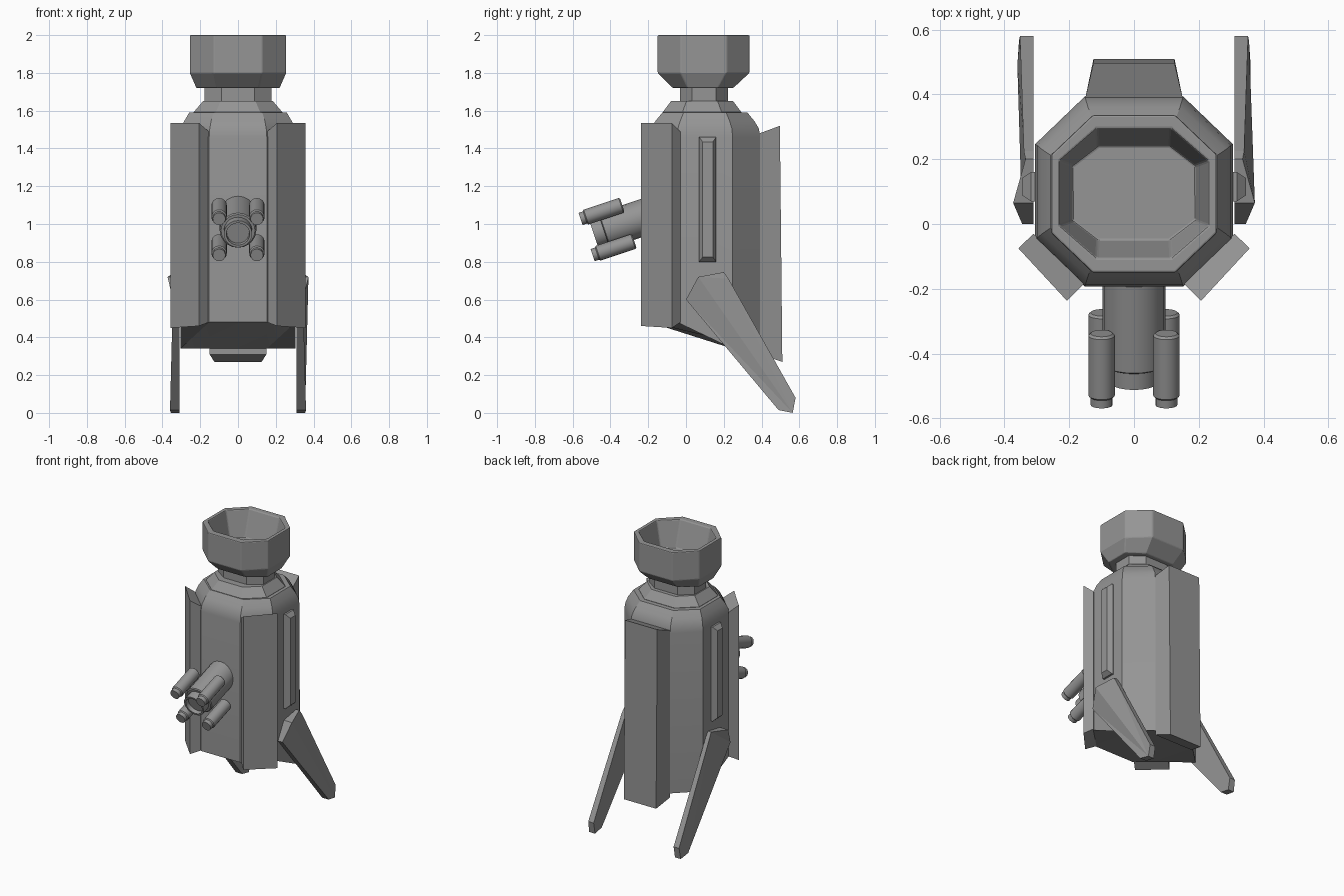
import bpy, bmesh, math
from mathutils import Vector

cube = bpy.data.objects.get("Cube")
if cube:
    bpy.data.objects.remove(cube)

grey = bpy.data.materials.new("mid_grey")
grey.use_nodes = True
grey.diffuse_color = (0.3, 0.3, 0.3, 1)
grey.node_tree.nodes["Principled BSDF"].inputs["Base Color"].default_value = (0.3, 0.3, 0.3, 1)


def loft(name, rings, smooth=None, bevel=0):
    """Skin a stack of equal rings and cap both ends."""
    bm = bmesh.new()
    rows = [[bm.verts.new(p) for p in ring] for ring in rings]
    n = len(rows[0])
    for a, b in zip(rows, rows[1:]):
        for i in range(n):
            j = (i + 1) % n
            bm.faces.new((a[i], a[j], b[j], b[i]))
    bm.faces.new(rows[0])
    bm.faces.new(rows[-1])
    bmesh.ops.triangulate(bm, faces=[f for f in bm.faces if len(f.verts) > 4])
    bmesh.ops.recalc_face_normals(bm, faces=bm.faces)
    mesh = bpy.data.meshes.new(name)
    bm.to_mesh(mesh)
    bm.free()
    mesh.materials.append(grey)
    ob = bpy.data.objects.new(name, mesh)
    bpy.context.collection.objects.link(ob)
    if bevel:
        mod = ob.modifiers.new("soft_edges", 'BEVEL')
        mod.width, mod.segments, mod.limit_method = bevel, 2, 'ANGLE'
    if smooth:
        bpy.ops.object.select_all(action='DESELECT')
        ob.select_set(True)
        bpy.context.view_layer.objects.active = ob
        bpy.ops.object.shade_smooth_by_angle(angle=math.radians(smooth))
    return ob


def octagon(hx, hy, z, cy=0.1, flat=0.5):
    fx, fy = hx * flat, hy * flat
    pts = [(fx, -hy), (hx, -fy), (hx, fy), (fx, hy),
           (-fx, hy), (-hx, fy), (-hx, -fy), (-fx, -hy)]
    return [Vector((x, y + cy, z)) for x, y in pts]


def both_sides(name, rings, **kw):
    for side, s in (("left", 1), ("right", -1)):
        loft(f"{side}_{name}", [[(s * x, y, z) for x, y, z in r] for r in rings], **kw)


# Main body with a raked underside and rounded shoulder
base = octagon(0.305, 0.293, 0)
for v in base:
    v.z = 0.48 if v.y < 0 else 0.34
loft("body", [base, octagon(0.305, 0.293, 1.46), octagon(0.299, 0.286, 1.505),
              octagon(0.285, 0.262, 1.545), octagon(0.258, 0.225, 1.59)], smooth=28)
loft("collar", [octagon(0.235, 0.208, 1.58, 0.085), octagon(0.235, 0.208, 1.592, 0.085),
                octagon(0.185, 0.165, 1.65, 0.085)])
loft("neck", [octagon(0.177, 0.128, 1.62, 0.095), octagon(0.177, 0.128, 1.75, 0.095)])

# Hollow cup on top
loft("cup", [octagon(0.22, 0.16, 1.72, 0.09), octagon(0.255, 0.243, 1.8, 0.093),
             octagon(0.255, 0.243, 2.0, 0.093), octagon(0.23, 0.2, 2.0, 0.095),
             octagon(0.19, 0.145, 1.82, 0.095, 0.59)], bevel=0.006)

# Diagonal front armour panels
both_sides("front_panel", [
    [(0.155, -0.185, 0.48), (0.31, -0.03, 0.48), (0.31, -0.03, 1.49), (0.155, -0.185, 1.49)],
    [(0.207, -0.237, 0.46), (0.357, -0.075, 0.45), (0.357, -0.075, 1.535), (0.207, -0.237, 1.535)]])

# Back spine panel
loft("back_panel", [
    [(-0.15, 0.39, 0.31), (0.15, 0.39, 0.31), (0.15, 0.39, 1.48), (-0.15, 0.39, 1.48)],
    [(-0.125, 0.51, 0.27), (0.125, 0.51, 0.27), (0.125, 0.497, 1.52), (-0.125, 0.497, 1.52)]])


# Side rails
def side_rect(x, y0, y1, z0, z1):
    return [(x, y0, z0), (x, y1, z0), (x, y1, z1), (x, y0, z1)]


both_sides("side_rail", [side_rect(0.3, 0.07, 0.16, 0.8, 1.46),
                         side_rect(0.318, 0.07, 0.16, 0.8, 1.46),
                         side_rect(0.345, 0.088, 0.142, 0.825, 1.435)])

# Swept legs: outline in y and z, with outer x at each point
leg = [(0.065, 0.72, 0.373), (0.2, 0.745, 0.335), (0.225, 0.71, 0.34),
       (0.58, 0.08, 0.352), (0.565, 0.0, 0.355), (0.49, 0.015, 0.36), (0.0, 0.6, 0.345)]
both_sides("leg", [[(0.31, y, z) for y, z, x in leg], [(x, y, z) for y, z, x in leg]])

# Tilted gun cluster
TILT = math.radians(18.5)
ORIGIN = Vector((0, -0.24, 1.03))
AXIS = Vector((0, -math.cos(TILT), -math.sin(TILT)))
UP = Vector((0, -math.sin(TILT), math.cos(TILT)))


def barrel(name, x, lift, profile, sides=20):
    rings = []
    for along, r in profile:
        c = ORIGIN + AXIS * along + UP * lift + Vector((x, 0, 0))
        rings.append([c + Vector((r * math.cos(a), 0, 0)) + UP * r * math.sin(a)
                      for a in (math.tau * i / sides for i in range(sides))])
    loft(name, rings, smooth=30)


barrel("main_barrel", 0, 0, [(-0.08, 0.097), (0.2, 0.097), (0.205, 0.09), (0.205, 0.075),
                             (0.262, 0.075), (0.262, 0.062), (0.235, 0.06)])
for row, lift in (("upper", 0.098), ("lower", -0.104)):
    for side, x in (("left", 0.1), ("right", -0.1)):
        barrel(f"{row}_{side}_barrel", x, lift,
               [(0.07, 0.034), (0.077, 0.041), (0.272, 0.041), (0.278, 0.034),
                (0.303, 0.034), (0.303, 0.03)], sides=16)
